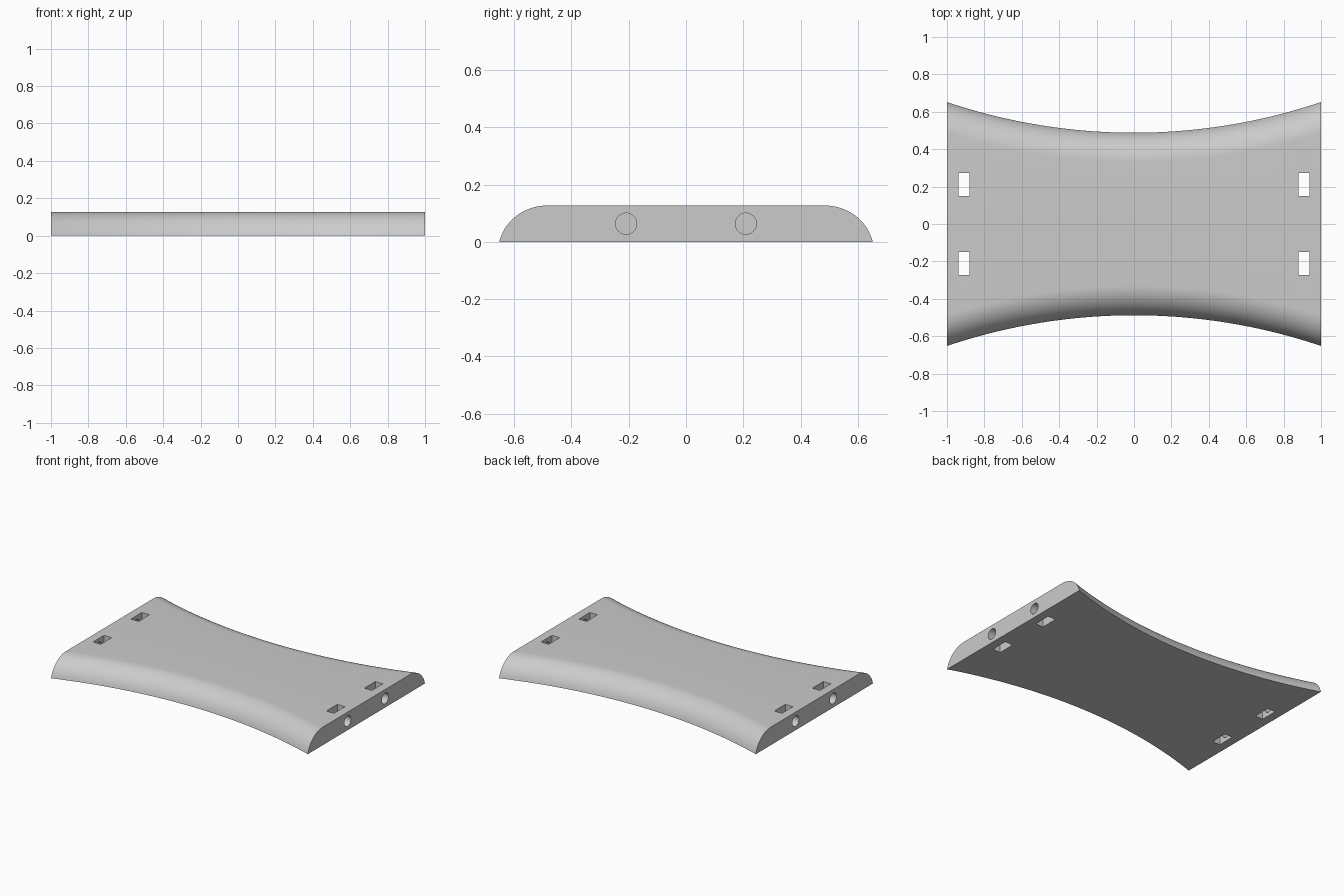
import bpy, bmesh, math
from mathutils import Matrix

if "Cube" in bpy.data.objects:
    bpy.data.objects.remove(bpy.data.objects["Cube"], do_unlink=True)

HEIGHT = 0.127
WAIST = 0.488           # half depth at the middle
END = 0.652             # half depth at both ends
FILLET = 0.163          # radius of the rounded long edges
SAG = END - WAIST
ARC = (1 + SAG ** 2) / (2 * SAG)     # radius of the concave sides
STEPS, ROUND = 48, 14

gray = bpy.data.materials.new("light gray")
gray.use_nodes = True
color = (0.6, 0.6, 0.6, 1)
gray.diffuse_color = color
gray.node_tree.nodes["Principled BSDF"].inputs["Base Color"].default_value = color


def make_object(name, bm):
    bmesh.ops.recalc_face_normals(bm, faces=bm.faces)
    mesh = bpy.data.meshes.new(name)
    bm.to_mesh(mesh)
    bm.free()
    mesh.materials.append(gray)
    obj = bpy.data.objects.new(name, mesh)
    bpy.context.collection.objects.link(obj)
    return obj


# Edge profile: inward offset from the concave side, and height
start = math.asin((FILLET - HEIGHT) / FILLET)
reach = FILLET * math.cos(start)
profile = []
for i in range(ROUND + 1):
    a = -math.asin((HEIGHT - FILLET) / -FILLET) if i < 0 else start * -1
    a = math.asin((0 - (HEIGHT - FILLET)) / FILLET)
    a += (math.pi / 2 - a) * i / ROUND
    profile.append((reach - FILLET * math.cos(a), HEIGHT - FILLET + FILLET * math.sin(a)))


def side_y(x, offset):
    return WAIST + ARC - math.sqrt((ARC + offset) ** 2 - x * x)


# Plate body: the rounded section swept along both concave sides
bm = bmesh.new()
rings = []
for i in range(STEPS + 1):
    x = -1 + 2 * i / STEPS
    half = [(side_y(x, d), z) for d, z in profile]
    section = half + [(-y, z) for y, z in reversed(half)]
    rings.append([bm.verts.new((x, y, z)) for y, z in section])
count = len(rings[0])
for a, b in zip(rings, rings[1:]):
    for j in range(count):
        k = (j + 1) % count
        bm.faces.new((a[j], a[k], b[k], b[j]))
bm.faces.new(rings[0])
bm.faces.new(rings[-1])
plate = make_object("plate", bm)

# Cutters: four strap slots, each met by a round hole from the end face
bm = bmesh.new()
for sx in (-1, 1):
    for sy in (-1, 1):
        bmesh.ops.create_cube(bm, size=1, matrix=Matrix.Translation((sx * 0.909, sy * 0.211, HEIGHT / 2))
                              @ Matrix.Diagonal((0.06, 0.122, 0.4, 1)))
slots = make_object("slot_cutter", bm)

bm = bmesh.new()
for sx in (-1, 1):
    for sy in (-1, 1):
        bmesh.ops.create_cone(bm, cap_ends=True, segments=40, radius1=0.037, radius2=0.037, depth=0.2,
                              matrix=Matrix.Translation((sx * 1.01, sy * 0.209, HEIGHT / 2))
                              @ Matrix.Rotation(math.pi / 2, 4, 'Y'))
holes = make_object("hole_cutter", bm)

for cutter in (slots, holes):
    cutter.hide_render = True
    cutter.hide_set(True)
    mod = plate.modifiers.new(cutter.name, 'BOOLEAN')
    mod.operation = 'DIFFERENCE'
    mod.solver = 'EXACT'
    mod.object = cutter

# Apply the cuts, then shade smooth with sharp rims
bpy.context.view_layer.objects.active = plate
plate.select_set(True)
for mod in list(plate.modifiers):
    bpy.ops.object.modifier_apply(modifier=mod.name)
for cutter in (slots, holes):
    bpy.data.objects.remove(cutter, do_unlink=True)
bpy.ops.object.shade_smooth_by_angle(angle=math.radians(30))
